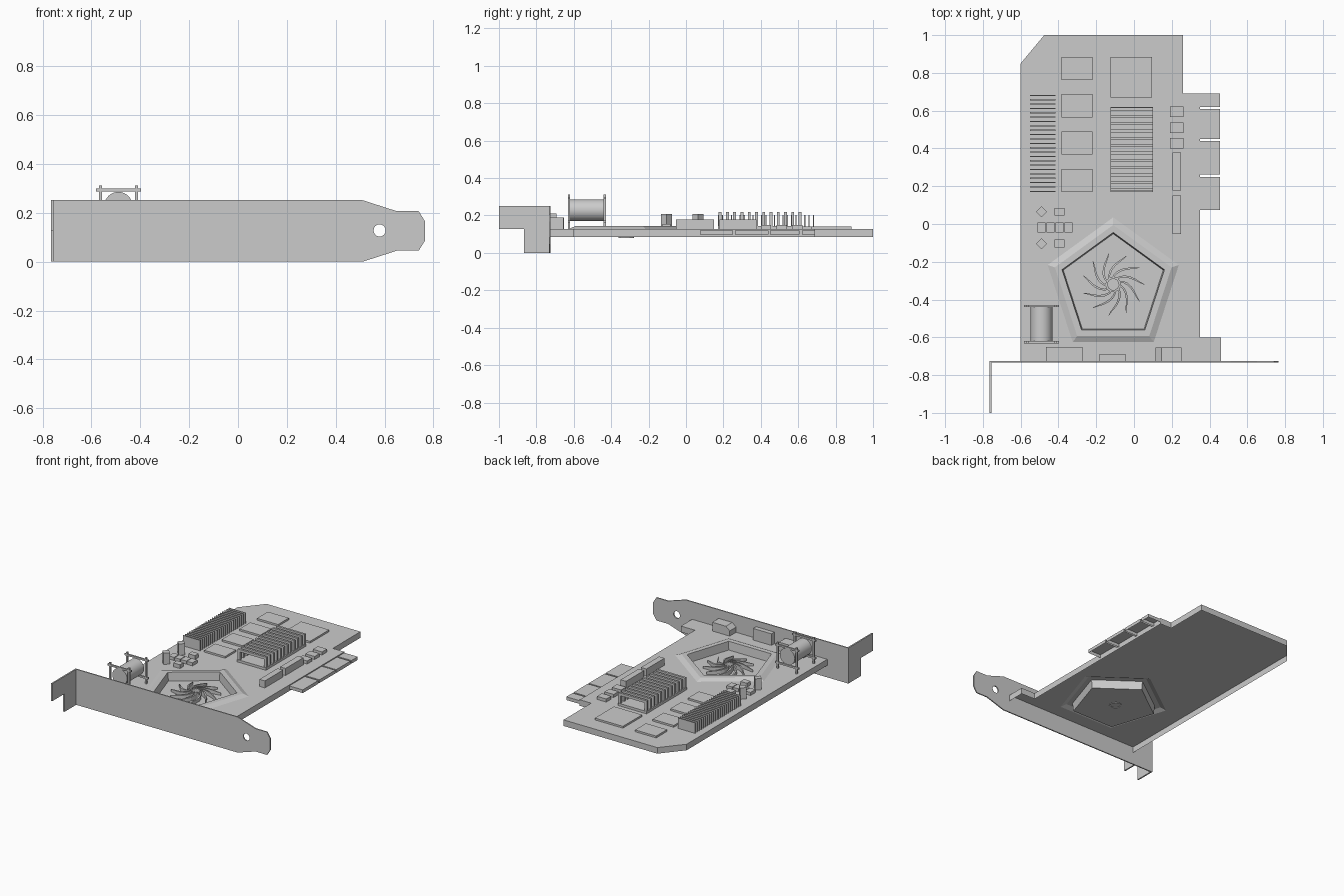
import bpy, bmesh, math
from mathutils import Vector, Matrix

if "Cube" in bpy.data.objects:
    bpy.data.objects.remove(bpy.data.objects["Cube"])

TOP = 0.128      # board top surface
BOTTOM = 0.085


def finish(bm, name, smooth=False):
    mesh = bpy.data.meshes.new(name)
    bm.to_mesh(mesh)
    bm.free()
    ob = bpy.data.objects.new(name, mesh)
    bpy.context.collection.objects.link(ob)
    if smooth:
        bpy.context.view_layer.objects.active = ob
        ob.select_set(True)
        bpy.ops.object.shade_smooth_by_angle(angle=math.radians(40))
        ob.select_set(False)
    return ob


def add_box(bm, x0, x1, y0, y1, z0, z1, turn=0.0, open_bottom=False):
    m = (Matrix.Translation(((x0 + x1) / 2, (y0 + y1) / 2, (z0 + z1) / 2))
         @ Matrix.Rotation(turn, 4, 'Z')
         @ Matrix.Diagonal((x1 - x0, y1 - y0, z1 - z0, 1)))
    vs = bmesh.ops.create_cube(bm, size=1, matrix=m)['verts']
    if open_bottom:
        low = [f for f in {f for v in vs for f in v.link_faces} if f.normal.z < -0.9
               or all(v.co.z < z0 + 1e-5 for v in f.verts)]
        bmesh.ops.delete(bm, geom=low, context='FACES_ONLY')


def boxes(name, items, **kw):
    bm = bmesh.new()
    for b in items:
        add_box(bm, *b, **kw)
    return finish(bm, name)


def plate(name, loops, shift, place):
    """Filled outline with optional holes, extruded by the vector shift."""
    bm = bmesh.new()
    for loop in loops:
        vs = [bm.verts.new(place(*p)) for p in loop]
        for a, b in zip(vs, vs[1:] + vs[:1]):
            bm.edges.new((a, b))
    bmesh.ops.triangle_fill(bm, edges=bm.edges[:], use_beauty=True)
    res = bmesh.ops.extrude_face_region(bm, geom=bm.faces[:], use_keep_orig=True)
    bmesh.ops.translate(bm, vec=shift, verts=[v for v in res['geom'] if isinstance(v, bmesh.types.BMVert)])
    bmesh.ops.recalc_face_normals(bm, faces=bm.faces[:])
    return bm


def ngon(n, r, cx, cy, start=math.pi / 2):
    return [(cx + r * math.cos(start + i * math.tau / n), cy + r * math.sin(start + i * math.tau / n))
            for i in range(n)]


FX, FY = -0.11, -0.33

# Circuit board: hollow underneath, with a pentagon opening for the fan well
outline = [(-0.6, -0.728), (0.46, -0.728), (0.46, -0.6), (0.35, -0.6), (0.35, 0.69), (0.26, 0.69),
           (0.26, 1.0), (-0.475, 1.0), (-0.6, 0.85)]
bm = plate("board", [outline, ngon(5, 0.365, FX, FY)], Vector((0, 0, BOTTOM - TOP)),
           lambda x, y: (x, y, TOP))
drop = [f for f in bm.faces if all(v.co.z < BOTTOM + 1e-4 for v in f.verts)]
drop += [f for f in bm.faces if f not in drop and abs(f.normal.z) < 0.5
         and all((v.co.xy - Vector((FX, FY))).length < 0.37 for v in f.verts)]
bmesh.ops.delete(bm, geom=drop, context='FACES')
finish(bm, "circuit_board")

# Fan well: raised sloped rim, walls and floor
bm = bmesh.new()
rings = [[bm.verts.new((x, y, z)) for x, y in ngon(5, r, FX, FY)]
         for r, z in ((0.365, TOP), (0.325, 0.143), (0.285, 0.143), (0.278, 0.084))]
for a, b in zip(rings, rings[1:]):
    for i in range(5):
        j = (i + 1) % 5
        bm.faces.new((a[i], a[j], b[j], b[i]))
bm.faces.new(rings[-1])
finish(bm, "fan_well")

# Fan: hub ring with swept, pointed blades
bm = bmesh.new()
N, STEPS = 11, 6
for k in range(N):
    prev = None
    for s in range(STEPS + 1):
        t = s / STEPS
        r = 0.03 + 0.135 * t
        a = k * math.tau / N + 1.1 * (1 - t) ** 1.5
        w = 0.007 * math.sin(math.pi * (0.15 + 0.8 * t))
        c = Vector((FX + r * math.cos(a), FY + 0.01 + r * math.sin(a), 0))
        n = Vector((-math.sin(a), math.cos(a), 0)) * w
        z1 = 0.122 - 0.02 * t
        cur = [bm.verts.new(c + o + Vector((0, 0, z)))
               for o, z in ((-n, 0.085), (n, 0.085), (n, z1), (-n, z1))]
        if prev:
            for i in range(4):
                j = (i + 1) % 4
                bm.faces.new((prev[i], prev[j], cur[j], cur[i]))
        else:
            bm.faces.new(cur)
        prev = cur
    bm.faces.new(prev[::-1])
bmesh.ops.recalc_face_normals(bm, faces=bm.faces[:])
finish(bm, "fan_blades")
bm = plate("hub", [ngon(N, 0.042, FX, FY + 0.01), ngon(N, 0.03, FX, FY + 0.01)],
           Vector((0, 0, 0.035)), lambda x, y: (x, y, 0.08))
finish(bm, "fan_hub")

# Mounting bracket with screw hole, and its stepped end tab
half = [(0.51, 0.0), (0.65, 0.045), (0.74, 0.045), (0.765, 0.085)]
prof = [(-0.765, 0.0)] + half + [(x, 0.252 - z) for x, z in half[::-1]] + [(-0.765, 0.252)]
finish(plate("b", [prof, ngon(16, 0.025, 0.58, 0.128)], Vector((0, 0.008, 0)),
             lambda x, z: (x, -0.733, z)), "mounting_bracket")
tab = [(-0.733, 0), (-0.733, 0.252), (-1, 0.252), (-1, 0.128), (-0.865, 0.128), (-0.865, 0)]
finish(plate("t", [tab], Vector((0.01, 0, 0)), lambda y, z: (-0.765, y, z)), "bracket_tab")

# Edge connector fingers
boxes("edge_connector", [(0.345, 0.455, a, b, 0.098, 0.121)
                         for a, b in ((0.075, 0.25), (0.262, 0.44), (0.45, 0.608), (0.62, 0.69))],
      open_bottom=True)

# Memory chips and main chip
boxes("memory_chips", [(-0.385, -0.22, y, y + 0.122, TOP, 0.141) for y in (0.17, 0.368, 0.565, 0.762)])
boxes("main_chip", [(-0.125, 0.095, 0.67, 0.885, TOP, 0.141)])

# Thin-fin heatsink
boxes("thin_fins", [(-0.55, -0.415, 0.17 + i * 0.0231, 0.176 + i * 0.0231, TOP, 0.202) for i in range(23)])

# Looped heatsink: base with a row of staple-shaped fins
boxes("looped_heatsink_base", [(-0.125, 0.1, 0.17, 0.62, TOP, 0.145)])
bm = bmesh.new()
for i in range(12):
    y = 0.175 + i * 0.0388
    add_box(bm, -0.125, 0.1, y, y + 0.015, 0.2, 0.218)
    for x in (-0.125, 0.08):
        add_box(bm, x, x + 0.02, y, y + 0.015, 0.145, 0.2)
finish(bm, "looped_heatsink_fins")

# Small components
boxes("long_sockets", [(0.205, 0.248, a, b, TOP, 0.178) for a, b in ((-0.053, 0.15), (0.178, 0.378))])
boxes("edge_resistors", [(0.19, 0.262, y, y + 0.055, TOP, 0.15) for y in (0.4, 0.483, 0.567)])
boxes("row_resistors", [(x, x + 0.043, -0.046, 0.009, TOP, 0.15) for x in (-0.512, -0.464, -0.416, -0.368)])
boxes("small_resistors", [(-0.42, -0.368, y, y + 0.042, TOP, 0.155) for y in (0.044, -0.125)])
boxes("tall_capacitors", [(-0.511, -0.469, y - 0.021, y + 0.021, TOP, 0.208) for y in (0.065, -0.105)],
      turn=math.pi / 4)

# Ports behind the bracket
boxes("wide_port", [(-0.465, -0.272, -0.726, -0.652, TOP, 0.19)])
boxes("middle_port", [(-0.185, -0.042, -0.726, -0.692, TOP, 0.21)])
port = [(0.115, TOP), (0.252, TOP), (0.252, 0.19), (0.145, 0.19), (0.115, 0.165)]
finish(plate("p", [port], Vector((0, 0.072, 0)), lambda x, z: (x, -0.726, z)), "angled_port")

# Coil on two crossed-bar end frames
CX, CZ = -0.49, 0.228
bm = bmesh.new()
bmesh.ops.create_cone(bm, cap_ends=True, segments=32, radius1=0.058, radius2=0.058, depth=0.19,
                      matrix=Matrix.Translation((CX, -0.53, CZ)) @ Matrix.Rotation(math.pi / 2, 4, 'X'))
finish(bm, "coil", smooth=True)
bm = bmesh.new()
for y in (-0.626, -0.434):
    for z in (0.168, 0.293):
        add_box(bm, CX - 0.092, CX + 0.092, y - 0.006, y + 0.006, z - 0.006, z + 0.006)
    for x in (CX - 0.074, CX + 0.074):
        add_box(bm, x - 0.006, x + 0.006, y - 0.006, y + 0.006, TOP, 0.312)
finish(bm, "coil_frame")
